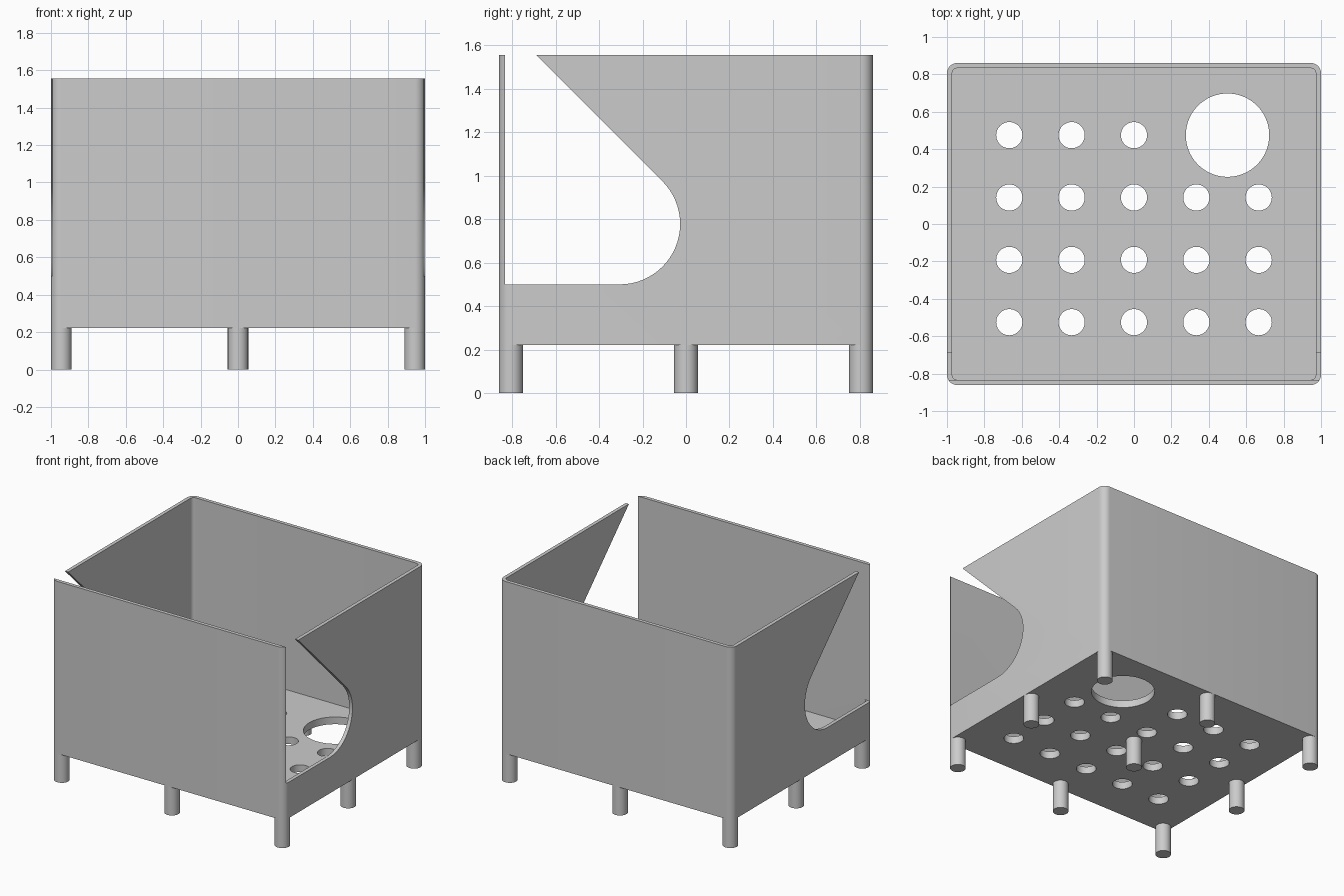
import bpy, bmesh
from math import pi, sin, cos, radians

if "Cube" in bpy.data.objects:
    bpy.data.objects.remove(bpy.data.objects["Cube"], do_unlink=True)

# Main dimensions
HX, HY = 1.0, 0.861          # outer half sizes
WALL, FLOOR = 0.028, 0.056   # thicknesses
BASE, TOP = 0.222, 1.556     # box bottom and rim
LEG_R = 0.055

grey = bpy.data.materials.new("plain_grey")
grey.use_nodes = True
grey.diffuse_color = (0.6, 0.6, 0.6, 1)
grey.node_tree.nodes["Principled BSDF"].inputs["Base Color"].default_value = (0.6, 0.6, 0.6, 1)


def arc(cx, cy, r, start, end, steps):
    """Points along a circular arc, angles in degrees."""
    angles = [radians(start + (end - start) * i / steps) for i in range(steps + 1)]
    return [(cx + r * cos(a), cy + r * sin(a)) for a in angles]


def prism(name, outlines, low, high, axis="z"):
    """Extrude one or more closed outlines along z or x."""
    bm = bmesh.new()
    for outline in outlines:
        place = (lambda p: (p[0], p[1], low)) if axis == "z" else (lambda p: (low, p[0], p[1]))
        face = bm.faces.new([bm.verts.new(place(p)) for p in outline])
        new = bmesh.ops.extrude_face_region(bm, geom=[face])["geom"]
        shift = (0, 0, high - low) if axis == "z" else (high - low, 0, 0)
        bmesh.ops.translate(bm, vec=shift, verts=[g for g in new if isinstance(g, bmesh.types.BMVert)])
    bmesh.ops.recalc_face_normals(bm, faces=bm.faces)
    mesh = bpy.data.meshes.new(name)
    bm.to_mesh(mesh)
    bm.free()
    mesh.materials.append(grey)
    obj = bpy.data.objects.new(name, mesh)
    bpy.context.collection.objects.link(obj)
    return obj


def rounded_rect(hx, hy, r):
    corners = [(1, 1, 0), (-1, 1, 90), (-1, -1, 180), (1, -1, 270)]
    return [p for sx, sy, a in corners
            for p in arc(sx * (hx - r), sy * (hy - r), r, a, a + 90, 10)]


def circle(x, y, r, sides):
    return arc(x, y, r, 0, 360, sides)[:-1]


def activate(obj):
    bpy.ops.object.select_all(action="DESELECT")
    obj.select_set(True)
    bpy.context.view_layer.objects.active = obj


def cut(target, cutter):
    activate(target)
    mod = target.modifiers.new("cut", "BOOLEAN")
    mod.operation, mod.solver, mod.object = "DIFFERENCE", "EXACT", cutter
    bpy.ops.object.modifier_apply(modifier=mod.name)
    bpy.data.objects.remove(cutter, do_unlink=True)


def smooth(obj):
    activate(obj)
    bpy.ops.object.shade_smooth_by_angle(angle=radians(30))


# Box body
body = prism("box_body", [rounded_rect(HX, HY, LEG_R)], BASE, TOP)

# Side openings: flat bottom, round back, sloping edge up to the rim
front = -HY + WALL
over = TOP + 0.13
bend = arc(-0.305, 0.778, 0.278, -90, 45, 24)
slope_y = bend[-1][0] - (over - bend[-1][1])
opening = [(front, 0.5)] + bend + [(slope_y, over), (front, over)]
cut(body, prism("opening_cutter", [opening], -1.2, 1.2, "x"))

# Hollow inside
cut(body, prism("cavity_cutter", [rounded_rect(HX - WALL, HY - WALL, LEG_R - WALL)],
                BASE + FLOOR, TOP + 0.2))

# Floor holes: a grid of small ones with one large one in the back left corner
pitch = 1 / 3
holes = [circle((i - 2) * pitch, 0.475 - j * pitch, 0.07, 40)
         for i in range(5) for j in range(4) if not (i > 2 and j == 0)]
holes.append(circle(0.5, 0.475, 0.223, 72))
cut(body, prism("hole_cutter", holes, BASE - 0.1, BASE + FLOOR + 0.1))
smooth(body)

# Nine round legs
for nx, side in ((-1, "right"), (0, "middle"), (1, "left")):
    for ny, end in ((-1, "front"), (0, "centre"), (1, "back")):
        spot = circle(nx * (HX - LEG_R), ny * (HY - LEG_R), LEG_R, 40)
        smooth(prism(f"leg_{end}_{side}", [spot], 0, BASE))
